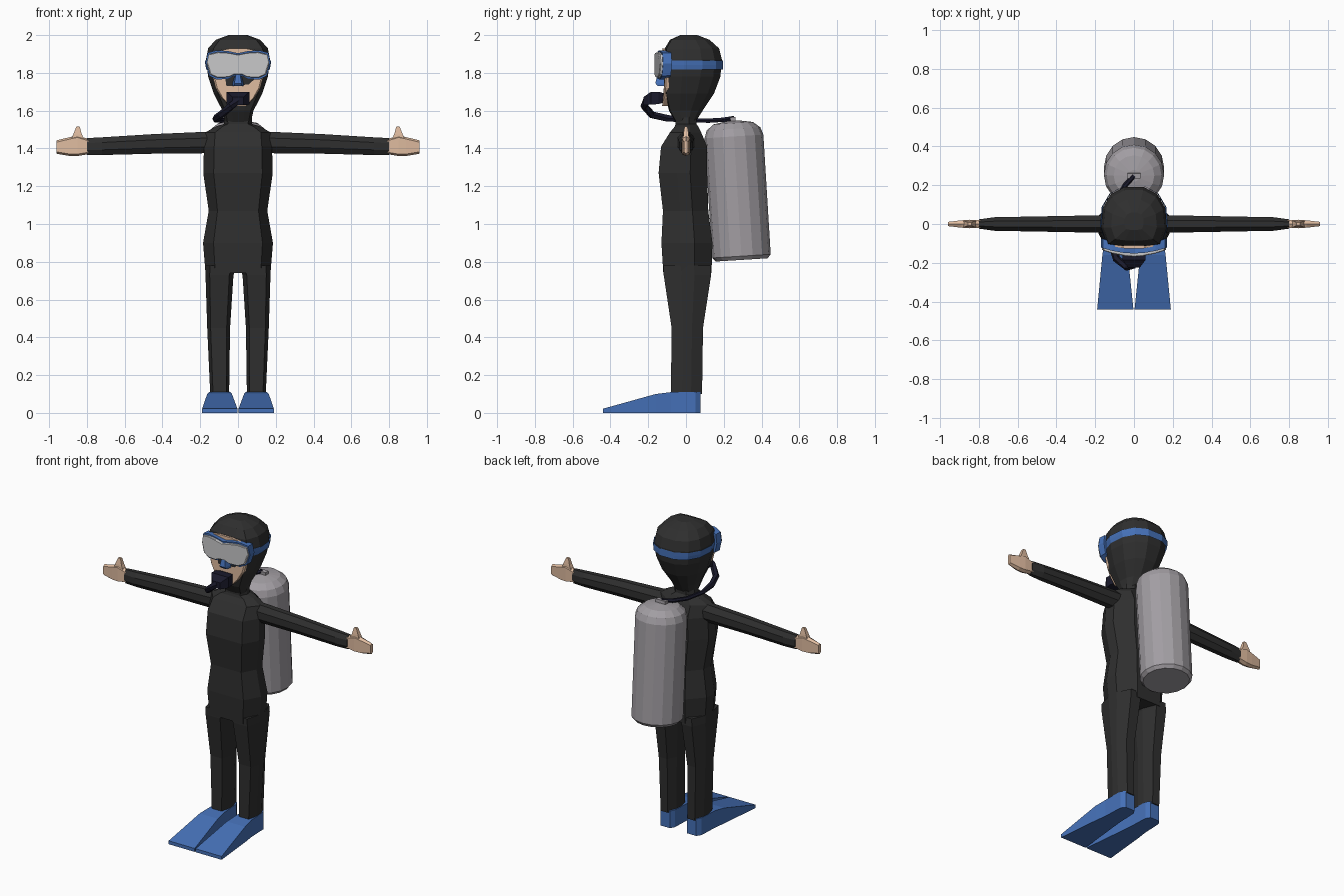
import bpy, bmesh, math
from mathutils import Vector, Matrix

if "Cube" in bpy.data.objects:
    bpy.data.objects.remove(bpy.data.objects["Cube"])


def material(name, rgb):
    m = bpy.data.materials.new(name)
    m.diffuse_color = (*rgb, 1)
    m.use_nodes = True
    m.node_tree.nodes["Principled BSDF"].inputs["Base Color"].default_value = m.diffuse_color
    return m


SUIT = material("black neoprene", (0.028, 0.028, 0.028))
BLUE = material("blue rubber", (0.06, 0.165, 0.48))
SKIN = material("skin", (0.74, 0.50, 0.35))
TANK = material("tank grey", (0.36, 0.34, 0.365))
LENS = material("lens grey", (0.58, 0.58, 0.59))
NAVY = material("dark navy", (0.010, 0.010, 0.024))


def loft(name, rings, mat, caps=True):
    """Skin a list of equal-length point rings."""
    bm = bmesh.new()
    vs = [[bm.verts.new(p) for p in r] for r in rings]
    n = len(vs[0])
    for a, b in zip(vs, vs[1:]):
        for i in range(n):
            j = (i + 1) % n
            bm.faces.new((a[i], a[j], b[j], b[i]))
    if caps:
        bm.faces.new(vs[0][::-1])
        bm.faces.new(vs[-1])
    bmesh.ops.recalc_face_normals(bm, faces=bm.faces)
    me = bpy.data.meshes.new(name)
    bm.to_mesh(me)
    bm.free()
    me.materials.append(mat)
    ob = bpy.data.objects.new(name, me)
    bpy.context.collection.objects.link(ob)
    return ob


def mirror(ob):
    ob.modifiers.new("mirror", 'MIRROR').use_mirror_merge = False


def section(shape, z, x0, x1, y0, y1):
    """Place a unit cross-section in a box at height z."""
    cx, cy, rx, ry = (x0 + x1) / 2, (y0 + y1) / 2, (x1 - x0) / 2, (y1 - y0) / 2
    return [(cx + u * rx, cy + v * ry, z) for u, v in shape]


def symmetric(half):
    return half + [(-u, v) for u, v in reversed(half)]


BODY = symmetric([(.7, -1), (1, -.25), (.97, .3), (.5, 1)])
HEAD = symmetric([(.4, -1), (.82, -.93), (1, -.35), (.95, .3), (.72, .75), (.3, 1)])

# Torso: z, half width, front y, back y
torso = [(.74, .172, -.12, .135), (.90, .185, -.13, .14), (1.07, .155, -.122, .118),
         (1.27, .184, -.145, .112), (1.41, .18, -.132, .112), (1.485, .172, -.085, .08),
         (1.515, .12, -.06, .065), (1.53, .075, -.055, .055), (1.60, .07, -.055, .055)]
loft("torso", [section(BODY, z, -w, w, f, b) for z, w, f, b in torso], SUIT)

# Legs: z, inner x, outer x, front y, back y
legs = [(.10, .047, .147, -.08, .085), (.45, .042, .163, -.076, .09),
        (.73, .024, .172, -.118, .133), (.78, .005, .174, -.12, .13)]
mirror(loft("leg", [section(BODY, *r) for r in legs], SUIT))

# Fins: y, inner x, outer x, top z
fins = [(.078, .062, .128, .11), (.05, .045, .147, .112), (-.08, .04, .152, .11),
        (-.16, .032, .163, .10), (-.44, .003, .19, .022)]
mirror(loft("fin", [[(a, y, 0), (b, y, 0), (b, y, t), (a, y, t)]
                    for y, a, b, t in fins], BLUE))

# Arms: x, bottom z, top z, half depth
arms = [(.13, 1.375, 1.49, .046), (.45, 1.372, 1.476, .04),
        (.72, 1.365, 1.459, .035), (.80, 1.365, 1.455, .024)]
OCT = [(math.cos(math.radians(22.5 + 45 * i)), math.sin(math.radians(22.5 + 45 * i)))
       for i in range(8)]
mirror(loft("arm", [[(x, u * d * 1.08, (a + b) / 2 + v * (b - a) * .54) for u, v in OCT]
                    for x, a, b, d in arms], SUIT))

# Hands: flat palm with tapered fingers, and an upright thumb
palm = [(.79, 1.37, 1.45, .02), (.85, 1.36, 1.468, .022),
        (.89, 1.36, 1.46, .019), (.96, 1.372, 1.443, .011)]
mirror(loft("palm", [[(x, -d, a + .01), (x, 0, a), (x, d, a + .01),
                      (x, d, b - .01), (x, 0, b), (x, -d, b - .01)]
                     for x, a, b, d in palm], SKIN))
thumb = [(1.44, .81, .885, .016), (1.475, .827, .872, .014), (1.515, .838, .856, .008)]
mirror(loft("thumb", [[(a, -d, z), (b, -d, z), (b, d, z), (a, d, z)]
                      for z, a, b, d in thumb], SKIN))

# Hood: z, half width, front y, back y
hood = [(1.54, .068, -.055, .05), (1.60, .082, -.09, .088), (1.69, .128, -.113, .148),
        (1.78, .158, -.118, .182), (1.87, .170, -.118, .19), (1.93, .158, -.112, .175),
        (1.975, .118, -.085, .125), (2.0, .05, -.03, .06)]
loft("hood", [section(HEAD, z, -w, w, f, b) for z, w, f, b in hood], SUIT)

# Face: rounded plate set into the hood opening
outline = symmetric([(.045, 1.625), (.085, 1.665), (.118, 1.72), (.14, 1.80),
                     (.142, 1.875), (.115, 1.915), (.05, 1.928)])
loft("face", [[(x * s, y + .9 * x * x, z) for x, z in outline]
              for y, s in ((-.05, 1), (-.120, 1), (-.128, .93))], SKIN)

# Mask: blue frame behind a bulging lens slab
glass = [(0, 1.898), (.05, 1.908), (.11, 1.912), (.158, 1.900), (.168, 1.85), (.150, 1.79),
         (.11, 1.772), (.05, 1.776), (.022, 1.79)]
glass = glass + [(-x, z) for x, z in reversed(glass[1:])]


def slab(name, layers, mat):
    loft(name, [[(x * s, y + 1.1 * x * x, 1.842 + (z - 1.842) * t) for x, z in glass]
                for y, s, t in layers], mat)


slab("mask_frame", [(-.105, 1.01, 1.08), (-.142, 1.02, 1.11), (-.152, 1.02, 1.11)], BLUE)
slab("mask_lens", [(-.14, .985, .97), (-.163, .985, .97), (-.167, .95, .93)], LENS)
loft("mask_nose", [[(-w, -.10, z), (w, -.10, z), (w * .6, y, z), (-w * .6, y, z)]
                   for z, w, y in ((1.73, .034, -.15), (1.745, .032, -.162),
                                   (1.80, .016, -.15))], BLUE)

# Strap around the hood
loft("mask_strap", [section(HEAD, z, -w, w, f, .196) for z, w, f in
                    ((1.818, .168, -.112), (1.842, .173, -.112), (1.865, .175, -.112))],
     BLUE, caps=False)

# Regulator: mouthpiece block widening into a faceted chamber
reg = [(-.11, .04, 1.645, 1.69), (-.145, .06, 1.635, 1.70), (-.185, .06, 1.632, 1.70),
       (-.225, .03, 1.63, 1.672)]
loft("regulator", [[(-w, y, a), (w, y, a), (w, y, b), (-w, y, b)]
                   for y, w, a, b in reg], NAVY)

# Hose: bevelled path over the shoulder to the valve
path = [(0, -.21, 1.655), (-.035, -.222, 1.625), (-.09, -.18, 1.578), (-.115, -.10, 1.56),
        (-.12, 0, 1.55), (-.09, .12, 1.547), (-.045, .20, 1.552), (0, .25, 1.56)]
pts = [Vector(p) for p in path]
rings = []
for i, p in enumerate(pts):
    t = (pts[min(i + 1, len(pts) - 1)] - pts[max(i - 1, 0)]).normalized()
    side = t.cross(Vector((0, 0, 1))).normalized()
    up = side.cross(t)
    r = .02 if i < 4 else .013
    rings.append([p + r * (side * math.cos(k * math.pi / 3) + up * math.sin(k * math.pi / 3))
                  for k in range(6)])
loft("hose", rings, NAVY)

# Air tank: lathed profile leaning back to the body
place = Matrix.Translation((0, .295, .81)) @ Matrix.Rotation(math.radians(3.6), 4, 'X')
profile = [(.138, 0), (.155, .02), (.156, .655), (.142, .695), (.105, .725), (.03, .738)]
SIDES = 16
loft("air_tank", [[place @ Vector((r * math.cos(2 * math.pi * i / SIDES),
                                   r * math.sin(2 * math.pi * i / SIDES), z))
                   for i in range(SIDES)] for r, z in profile], TANK)
loft("tank_valve", [[place @ Vector((u * .034, v * .014, z))
                     for u, v in ((-1, -1), (1, -1), (1, 1), (-1, 1))]
                    for z in (.73, .757)], TANK)
